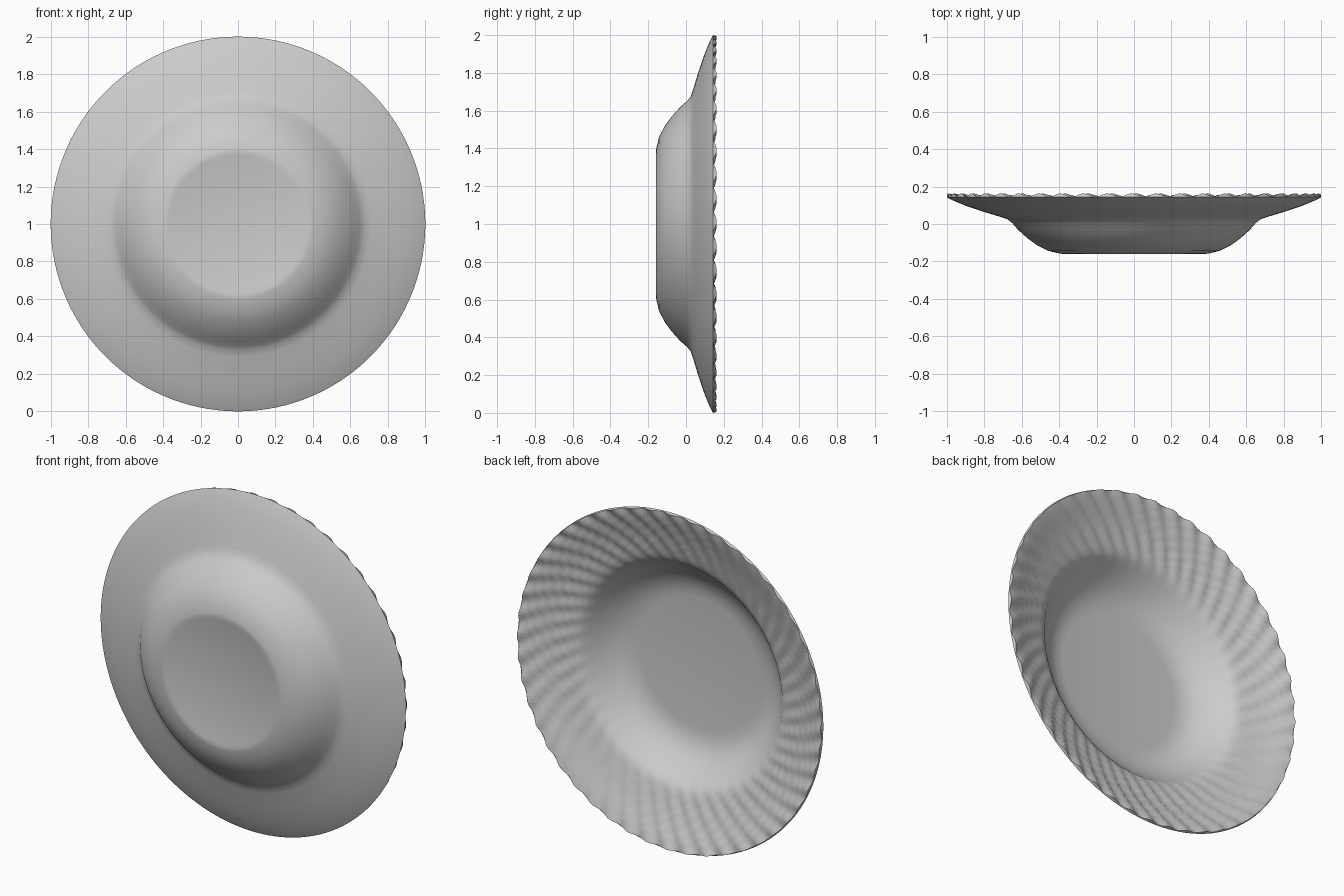
import bpy, bmesh, math

if "Cube" in bpy.data.objects:
    bpy.data.objects.remove(bpy.data.objects["Cube"])

SEGMENTS, FLUTES = 288, 48
TWIST = 0.22          # swirl of the flutes across the rim, radians

# (radius, y) profiles, plate axis along y at z = 1
outer = [(0.36, -0.155), (0.378, -0.16), (0.40, -0.157), (0.46, -0.143), (0.52, -0.112),
         (0.57, -0.075), (0.62, -0.03), (0.65, 0.005), (0.675, 0.025), (0.71, 0.037),
         (0.80, 0.064), (0.90, 0.098), (0.97, 0.127), (1.0, 0.143)]
inner = [(0.995, 0.154), (0.97, 0.148), (0.93, 0.134), (0.89, 0.118), (0.84, 0.10),
         (0.79, 0.084), (0.75, 0.072), (0.71, 0.06), (0.68, 0.05), (0.655, 0.033), (0.63, 0.005),
         (0.59, -0.038), (0.54, -0.082), (0.49, -0.112), (0.44, -0.128), (0.39, -0.134)]


def ring(bm, r, y, fluted):
    verts = []
    # flutes fade out where the rim meets the bowl
    amp = 0.009 * max(0.0, min(1.0, (r - 0.64) / 0.15)) if fluted else 0.0
    for i in range(SEGMENTS):
        a = 2 * math.pi * i / SEGMENTS
        wave = math.sin(FLUTES * (a - TWIST * (r - 0.7) / 0.3))
        verts.append(bm.verts.new((-r * math.cos(a), y + amp * wave, 1 + r * math.sin(a))))
    return verts


# Plate: outside, fluted rim and bowl as one closed revolved skin
bm = bmesh.new()
rings = [ring(bm, r, y, False) for r, y in outer] + [ring(bm, r, y, True) for r, y in inner]
for a, b in zip(rings, rings[1:]):
    for i in range(SEGMENTS):
        j = (i + 1) % SEGMENTS
        bm.faces.new((a[i], a[j], b[j], b[i]))

# Flat underside and bowl floor
bm.faces.new(rings[0])
bm.faces.new(rings[-1])
bmesh.ops.recalc_face_normals(bm, faces=bm.faces[:])

mesh = bpy.data.meshes.new("fluted_plate")
bm.to_mesh(mesh)
bm.free()
plate = bpy.data.objects.new("fluted_plate", mesh)
bpy.context.collection.objects.link(plate)
bpy.context.view_layer.objects.active = plate
plate.select_set(True)
bpy.ops.object.shade_smooth_by_angle(angle=math.radians(35))
